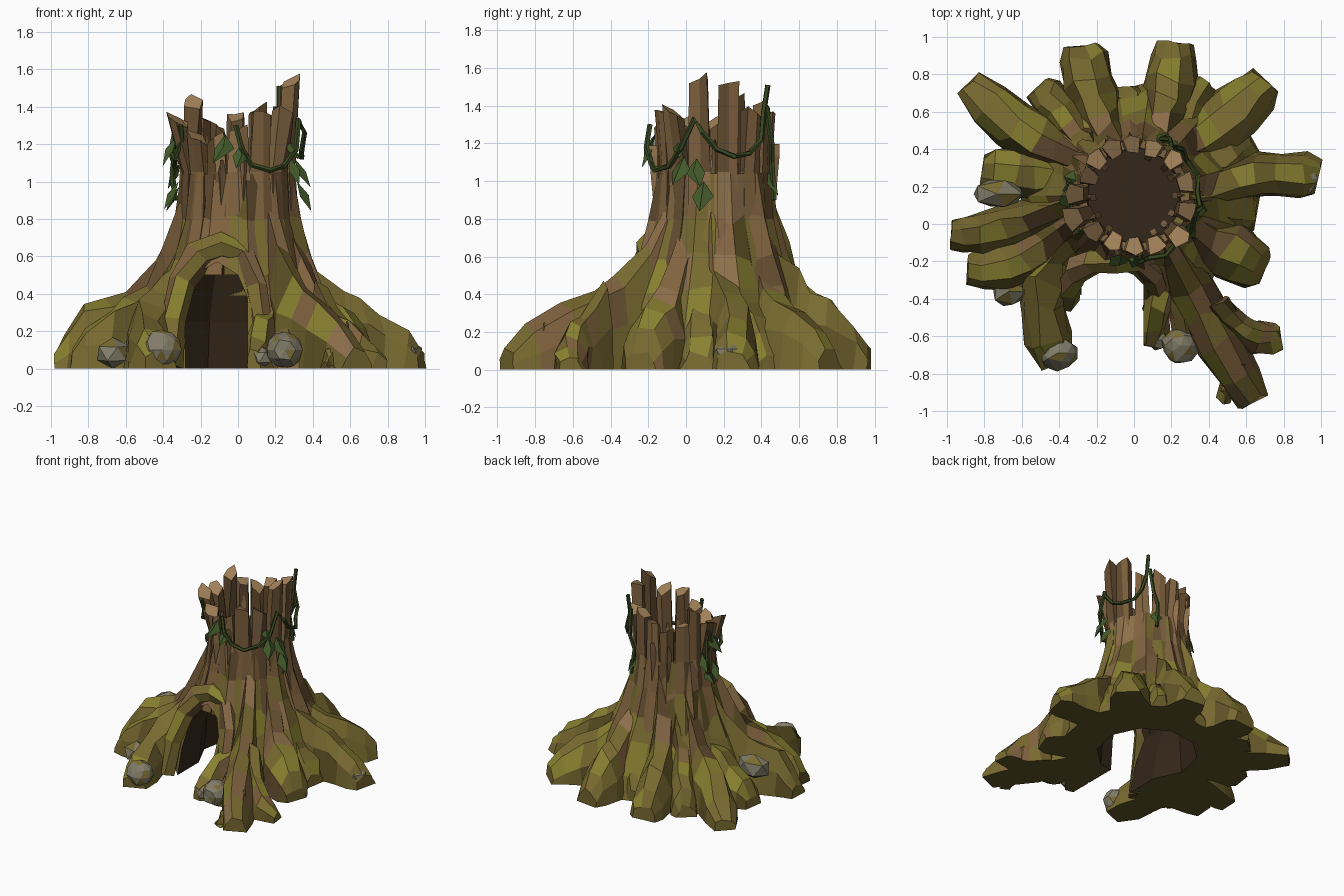
import bpy, bmesh, math, random
from mathutils import Vector

if "Cube" in bpy.data.objects:
    bpy.data.objects.remove(bpy.data.objects["Cube"])

random.seed(7)
C = Vector((0, 0.15, 0))          # trunk axis

# Shared palette: every object uses the same slots
COLORS = dict(bark=(.22, .125, .05), bark_light=(.27, .16, .07), bark_dark=(.13, .075, .03),
              moss=(.19, .145, .03), moss_bright=(.25, .22, .03), moss_dark=(.12, .09, .02),
              cave=(.035, .02, .01), wood=(.36, .22, .10), stone=(.22, .20, .14),
              vine=(.04, .065, .015), leaf=(.06, .11, .025))
MATS, IDX = [], {}
for i, (k, c) in enumerate(COLORS.items()):
    m = bpy.data.materials.new(k)
    m.diffuse_color = (*c, 1)
    m.use_nodes = True
    m.node_tree.nodes["Principled BSDF"].inputs["Base Color"].default_value = m.diffuse_color
    MATS.append(m)
    IDX[k] = i


def jit(a):
    return random.uniform(-a, a)


def mossy(f):
    """Mossy low and on upward faces, bark higher up."""
    n, c = f.normal, f.calc_center_median()
    if n.z < -0.8:
        return 'moss_dark'
    if random.random() < 1.1 - c.z * 1.1 + n.z * 0.3 - (0.3 if c.x > .1 and c.y < 0 else 0):
        return random.choice(('moss', 'moss', 'moss_bright' if n.z > .3 else 'moss_dark'))
    return random.choice(('bark', 'bark', 'bark_light', 'bark_dark'))


def finish(name, bm, paint):
    bmesh.ops.recalc_face_normals(bm, faces=bm.faces)
    bm.normal_update()
    for f in bm.faces:
        f.material_index = IDX[paint(f) if callable(paint) else paint]
    me = bpy.data.meshes.new(name)
    bm.to_mesh(me)
    bm.free()
    for m in MATS:
        me.materials.append(m)
    ob = bpy.data.objects.new(name, me)
    bpy.context.collection.objects.link(ob)
    return ob


def loft(rings):
    """Skin closed rings of points and cap both ends."""
    bm = bmesh.new()
    vs = [[bm.verts.new(p) for p in r] for r in rings]
    n = len(vs[0])
    for a, b in zip(vs, vs[1:]):
        for i in range(n):
            j = (i + 1) % n
            bm.faces.new((a[i], a[j], b[j], b[i]))
    bm.faces.new(vs[0][::-1])
    bm.faces.new(vs[-1])
    return bm


def polar(deg, r, z):
    a = math.radians(deg)
    return C + Vector((r * math.cos(a), r * math.sin(a), z))


def along(pts, t):
    """Point at fraction t of a smooth path through 2 or 3 points."""
    p = [Vector((*q, 0)) for q in pts]
    if len(p) == 2:
        return p[0].lerp(p[1], t)
    k = 2 * p[1] - (p[0] + p[2]) / 2
    return (1 - t) ** 2 * p[0] + 2 * t * (1 - t) * k + t * t * p[2]


# Hollow trunk with flared base
PROFILE = [(.60, 0), (.55, .2), (.46, .42), (.385, .6), (.325, .8), (.30, 1.04), (.255, 1.04), (.25, .68)]
N = 22
rings = []
for k, (r, z) in enumerate(PROFILE):
    amp = .02 if k < 5 else .004
    rings.append([polar(360 * i / N, r + (amp if i % 2 else -amp) + jit(amp / 2),
                        z + (jit(.03) if 0 < k < 5 else 0)) for i in range(N)])
trunk = finish('trunk', loft(rings), lambda f: 'cave' if f.calc_center_median().z > .65
               and (f.calc_center_median() - C).xy.length < .265 else mossy(f))
carved = [trunk]

# Roots: arch-shaped sections running down and out to the ground
SECTION = [(-1.1, 0), (-1, .45), (-.55, .9), (.38, 1), (.95, .6), (1.1, 0)]
STATIONS = [(0, .86, .75), (.17, .60, .9), (.34, .465, 1), (.5, .385, 1.12), (.67, .325, 1), (.86, .215, 1), (1, .1, .68)]


def root(name, pts, w=.11, h=1.0):
    rings = []
    for t, hz, ws in STATIONS:
        p = along(pts, t)
        d = (along(pts, t + .02) - along(pts, t - .02)).normalized()
        side = Vector((d.y, -d.x, 0))
        hh, ww = hz * h * (1 + jit(.07)), w * ws * (1 + jit(.13))
        rings.append([p + side * (s * ww + jit(.014)) + d * (jit(.025) if t < 1 else -abs(jit(.02)))
                      + Vector((0, 0, u * hh + (jit(.018) if u else 0))) for s, u in SECTION])
    carved.append(finish(name, loft(rings), mossy))


MAIN = [
    ([(-.25, .33), (-.52, .45), (-.89, .76)], .115, 1), ([(-.1, .43), (-.22, .68), (-.29, .965)], .115, 1.1),
    ([(.1, .43), (.18, .68), (.22, .98)], .115, 1.1), ([(.2, .36), (.45, .52), (.71, .77)], .12, 1),
    ([(.29, .15), (.66, .26), (.99, .25)], .11, .95), ([(.26, .02), (.5, -.14), (.71, -.25)], .13, 1),
    ([(.19, -.1), (.38, -.48), (.64, -.96)], .11, 1.08), ([(-.25, -.02), (-.47, -.32), (-.41, -.76)], .11, .95),
    ([(-.28, .04), (-.58, -.19), (-.9, -.25)], .1, 1), ([(-.28, .12), (-.7, -.02), (-.99, -.06)], .1, .95)]
for i, a in enumerate(MAIN):
    root(f'main_root_{i + 1}', *a)
SIDE = [
    ([(-.26, .22), (-.82, .3)], .12, .9), ([(-.2, .38), (-.52, .74)], .09, .9), ([(0, .45), (-.03, .74)], .1, .8),
    ([(.16, .42), (.39, .77)], .085, .85), ([(.27, .25), (.64, .45)], .11, .9), ([(.29, .12), (.66, .06)], .13, .85),
    ([(.16, -.1), (.14, -.35), (.08, -.66)], .07, .85), ([(.22, -.1), (.32, -.66)], .09, .7),
    ([(.44, -.42), (.6, -.58), (.79, -.61)], .075, .6), ([(.58, -.75), (.46, -.96)], .04, .32),
    ([(-.28, 0), (-.64, -.38)], .08, .75)]
for i, a in enumerate(SIDE):
    root(f'side_root_{i + 1}', *a)

# Arched doorway and the hollow room behind it, carved out of trunk and roots
arch = [(-.28, -.1), (-.28, .38), (-.22, .51), (-.11, .57), (.0, .5), (.05, .38), (.05, -.1)]
cutters = [finish('doorway_cutter', loft([[(x, y, z) for x, z in arch] for y in (-1, .2)]), 'cave'),
           finish('room_cutter', loft([[polar(36 * i + 7, r, z) for i in range(10)]
                                       for r, z in ((.39, -.1), (.36, .25), (.29, .5), (.2, .61))]), 'cave')]
for ob in carved:
    for c in cutters:
        c.hide_render = True
        mod = ob.modifiers.new('carve', 'BOOLEAN')
        mod.object, mod.operation, mod.solver = c, 'DIFFERENCE', 'EXACT'
bpy.context.view_layer.update()
dg = bpy.context.evaluated_depsgraph_get()
cut = [bpy.data.meshes.new_from_object(ob.evaluated_get(dg)) for ob in carved]
for ob, me in zip(carved, cut):
    ob.modifiers.clear()
    ob.data = me
for c in cutters:
    bpy.data.objects.remove(c)


# Low-poly tube for the doorway rim and vines
def tube(name, pts, radii, sides, paint, wob=0.0):
    pts = [Vector(p) for p in pts]
    rings = []
    for i, p in enumerate(pts):
        d = (pts[min(i + 1, len(pts) - 1)] - pts[max(i - 1, 0)]).normalized()
        u = d.cross(Vector((.13, .9, .31))).normalized()
        v = d.cross(u)
        ring = []
        for k in range(sides):
            a = math.tau * k / sides
            q = p + (u * math.cos(a) + v * math.sin(a)) * (radii[i] + jit(wob))
            q.z = max(q.z, 0)
            ring.append(q)
        rings.append(ring)
    return finish(name, loft(rings), paint)


tube('doorway_rim', [(-.37, -.4, 0), (-.35, -.33, .25), (-.3, -.25, .46), (-.21, -.2, .6), (-.09, -.185, .66),
     (.03, -.19, .61), (.1, -.26, .43), (.12, -.36, .22), (.1, -.46, 0)],
     [.07, .075, .08, .08, .08, .075, .065, .055, .05], 6, mossy, .012)

# Broken upright slabs around the top: angle, top height, top radius
SLABS = [(270, 1.28, .30), (246, 1.23, .30), (222, 1.24, .32), (200, 1.34, .385), (178, 1.33, .35), (157, 1.43, .30),
         (136, 1.35, .31), (114, 1.30, .31), (92, 1.36, .31), (68, 1.40, .31), (43, 1.37, .32), (14, 1.52, .32),
         (345, 1.54, .33), (318, 1.38, .36), (294, 1.37, .32)]
for i, (ang, top, rt) in enumerate(SLABS):
    rings = []
    for z, r, th, half in ((.5, .40, .08, 11.5), (.8, .32, .06, 11.5), (1.05, .30, .06, 11), (top, rt, .08, 9)):
        last = z == top
        tilt = jit(.035)
        rings.append([polar(ang + s * half + jit(1.2), r - o * th + jit(.008),
                            z + (s * tilt - o * .025 + jit(.012) if last else 0))
                      for s, o in ((-1, 0), (.1, -.15), (1, 0), (.8, 1), (-.8, 1))])

    def paint(f):
        c = f.calc_center_median()
        if f.normal.z > .6:
            return 'wood'
        if (c - C).xy.length < .265:
            return 'bark_dark'
        return mossy(f) if c.z < .75 else random.choice(('bark', 'bark', 'bark_light', 'bark_dark'))
    finish(f'broken_slab_{i + 1}', loft(rings), paint)

# Thin splinters inside and outside the slabs
for i in range(16):
    a, r, top = i * 22.5 + jit(8), random.choice((.255, .325)), random.uniform(1.1, 1.27)
    finish(f'splinter_{i + 1}', loft([[polar(a + s * wd, r - dr + o * .022, z) for s, o in ((-1, -1), (1, -1), (0, 1))]
           for z, wd, dr in ((.8, 5, .03), (top - .06, 4, 0), (top, 1, 0))]), 'bark_light')

# Vines hung around the broken top: angle, height
VINES = [[(268, 1.3), (273, 1.18), (282, 1.09), (298, 1.06), (315, 1.08), (330, 1.17), (342, 1.33), (350, 1.26), (2, 1.17),
          (18, 1.13), (34, 1.15), (44, 1.22), (50, 1.36), (52, 1.51)],
         [(172, 1.28), (178, 1.15), (188, 1.08), (200, 1.12), (208, 1.22), (212, 1.3)],
         [(54, 1.4), (58, 1.2), (64, 1.1), (62, .9)], [(170, 1.2), (168, 1.05), (172, .9)]]
for i, v in enumerate(VINES):
    tube(f'vine_{i + 1}', [polar(a, .34 + (.02 if k % 2 else 0), z) for k, (a, z) in enumerate(v)],
         [.015] * len(v), 5, 'vine')

# Folded hanging leaves: angle, height of stem, length
LEAVES = [(273, 1.2, .13), (330, 1.13, .15), (343, 1.12, .15), (350, 1.0, .16), (326, 1.22, .1), (180, 1.25, .17),
          (186, 1.0, .15), (172, .97, .13), (165, 1.1, .14), (62, 1.05, .13), (258, 1.25, .15)]
for i, (a, z, s) in enumerate(LEAVES):
    bm = bmesh.new()
    r = .32
    stem, tip = polar(a, r, z), polar(a + jit(8), r + .5 * s, z - s)
    mid = polar(a, r + .4 * s, z - .45 * s)
    for k in (-1, 1):
        e = polar(a + k * 60 * s, r + .2 * s, z - .5 * s)
        bm.faces.new([bm.verts.new(p) for p in (stem, e, tip, mid)])
    bmesh.ops.remove_doubles(bm, verts=bm.verts, dist=1e-5)
    finish(f'leaf_{i + 1}', bm, 'leaf')

# Stones among the roots: centre, radii
STONES = [((-.41, -.69, .1), (.105, .09, .105)), ((.25, -.65, .1), (.1, .1, .095)), ((-.67, -.36, .08), (.1, .09, .085)),
          ((-.73, .16, .26), (.15, .085, .1)), ((.92, .24, .08), (.075, .1, .07)), ((.13, -.62, .06), (.06, .06, .06))]
for i, (c, s) in enumerate(STONES):
    bm = bmesh.new()
    bmesh.ops.create_icosphere(bm, subdivisions=1 + (i < 2), radius=1)
    for v in bm.verts:
        k = 1 + jit(.1)
        v.co = Vector([c[j] + v.co[j] * s[j] * k for j in range(3)])
        v.co.z = max(v.co.z, 0)
    finish(f'stone_{i + 1}', bm, lambda f: 'moss' if random.random() < .2 else 'stone')
